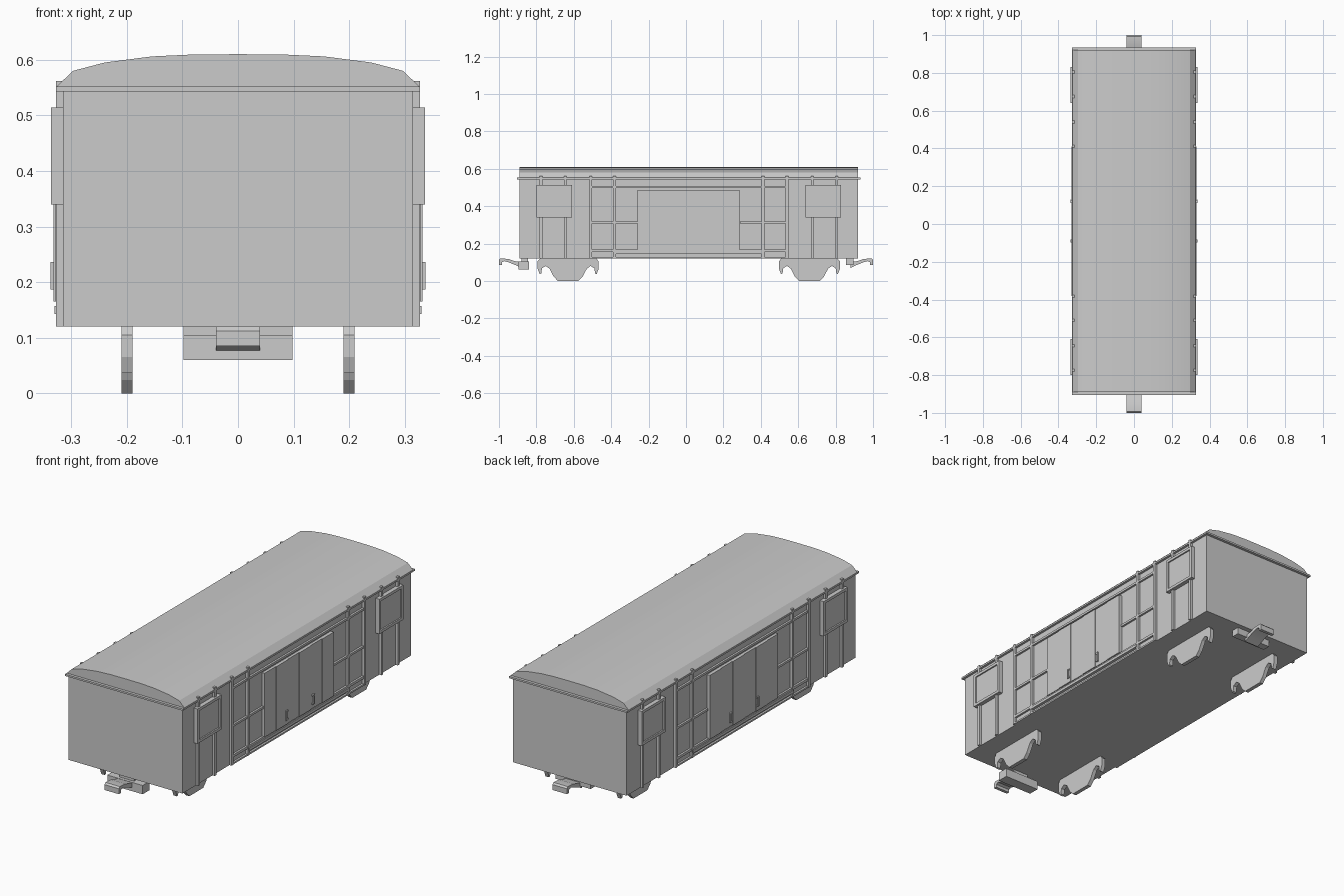
import bpy, bmesh

if "Cube" in bpy.data.objects:
    bpy.data.objects.remove(bpy.data.objects["Cube"])

MID = 0.015  # lengthwise centre of the body


def finish(name, bm, smooth=False):
    bmesh.ops.recalc_face_normals(bm, faces=bm.faces)
    me = bpy.data.meshes.new(name)
    bm.to_mesh(me)
    bm.free()
    ob = bpy.data.objects.new(name, me)
    bpy.context.collection.objects.link(ob)
    if smooth:
        bpy.ops.object.select_all(action='DESELECT')
        bpy.context.view_layer.objects.active = ob
        ob.select_set(True)
        bpy.ops.object.shade_smooth_by_angle(angle=0.45)
    return ob


def add_box(bm, x0, x1, y0, y1, z0, z1):
    vs = bmesh.ops.create_cube(bm, size=1)['verts']
    for v in vs:
        v.co = ((x0 + x1) / 2 + v.co.x * (x1 - x0),
                (y0 + y1) / 2 + v.co.y * (y1 - y0),
                (z0 + z1) / 2 + v.co.z * (z1 - z0))


def boxes(name, items):
    bm = bmesh.new()
    for b in items:
        add_box(bm, *b)
    return finish(name, bm)


def prism(name, points, direction, smooth=False):
    bm = bmesh.new()
    f = bm.faces.new([bm.verts.new(p) for p in points])
    ext = bmesh.ops.extrude_face_region(bm, geom=[f])['geom']
    bmesh.ops.translate(bm, vec=direction,
                        verts=[e for e in ext if isinstance(e, bmesh.types.BMVert)])
    return finish(name, bm, smooth)


def both_sides(items):
    # side parts given for +x, repeated on -x
    return items + [(-b[1], -b[0]) + tuple(b[2:]) for b in items]


def both_ends(items):
    # parts given for the front half, repeated at the rear half
    return items + [(b[0], b[1], 2 * MID - b[3], 2 * MID - b[2], b[4], b[5]) for b in items]


# Body shell and eave slab
boxes("body", [(-.315, .315, -.89, .92, .12, .546)])
boxes("eave", [(-.327, .327, -.904, .934, .543, .552)])

# Curved roof
half = [(.326, .552), (.297, .58), (.24, .595), (.155, .606), (.08, .6095)]
prof = half + [(0, .61)] + [(-x, z) for x, z in reversed(half)]
prism("roof", [(x, -.89, z) for x, z in prof], (0, 1.81, 0), smooth=True)

# Upright ribs on the side walls
ribs = [(.314, .327, y - .007, y + .007, .12, .562) for y in (-.775, -.645, -.51, -.382)]
boxes("side_ribs", both_sides(both_ends(ribs)))

# Horizontal rails of the side lattice
rails = [(.314, .325, -.51, .54, .497, .508),
         (.314, .325, -.51, .54, .155, .168),
         (.314, .325, -.51, .54, .12, .128),
         (.314, .330, -.38, .41, .143, .157)]
rails += both_ends([(.314, .325, -.51, -.26, .308, .319)])
boxes("side_rails", both_sides(rails))

# Window frames with a raised border and recessed pane
y0, y1, z0, z1, t = -.80, -.61, .34, .514, .014
frame = [(.314, .336, y0, y1, z0, z0 + t), (.314, .336, y0, y1, z1 - t, z1),
         (.314, .336, y0, y0 + t, z0 + t, z1 - t), (.314, .336, y1 - t, y1, z0 + t, z1 - t)]
boxes("window_frames", both_sides(both_ends(frame)))
boxes("window_panes", both_sides(both_ends([(.314, .329, y0 + t, y1 - t, z0 + t, z1 - t)])))

# Sliding door made of alternating vertical panels
w = .545 / 6
door = [(.314, .332 if i % 2 else .329, -.26 + i * w, -.26 + (i + 1) * w, .165, .485)
        for i in range(6)]
boxes("side_doors", both_sides(door))

# Bracket-shaped door handles
handles = []
for y, s in ((-.095, 1), (.125, -1)):
    handles.append((.331, .337, y - .004, y + .004, .187, .236))
    a, b = sorted((y, y + s * .013))
    handles += [(.329, .336, a, b, .187, .194), (.329, .336, a, b, .229, .236)]
boxes("door_handles", both_sides(handles))

# Bogie side frames
side = [(.15, .12), (.163, .105), (.163, .065), (.152, .036), (.144, .04), (.14, .068),
        (.12, .08), (.1, .066), (.078, .024), (.055, 0)]
outline = side + [(-y, z) for y, z in reversed(side)]
for end, cy in (("front", -.63), ("rear", .66)):
    for tag, x in (("left", -.21), ("right", .19)):
        prism(f"bogie_frame_{end}_{tag}", [(x, cy + y, z) for y, z in outline], (.02, 0, 0))

# Coupler blocks
boxes("front_coupler_block", [(-.098, .098, -.895, -.84, .06, .104),
                              (-.04, .04, -.88, -.845, .1, .121)])
boxes("rear_coupler_block", [(-.098, .098, .855, .895, .086, .121)])

# Curved coupler hooks
hook = [(1, .085), (1, .112), (.992, .12), (.95, .118), (.92, .107), (.88, .1),
        (.88, .07), (.91, .084), (.95, .1), (.97, .106), (.984, .1), (.984, .085)]
for end, s in (("front", -1), ("rear", 1)):
    prism(f"{end}_coupler_hook", [(-.04, s * y, z) for y, z in hook], (.08, 0, 0), smooth=True)
